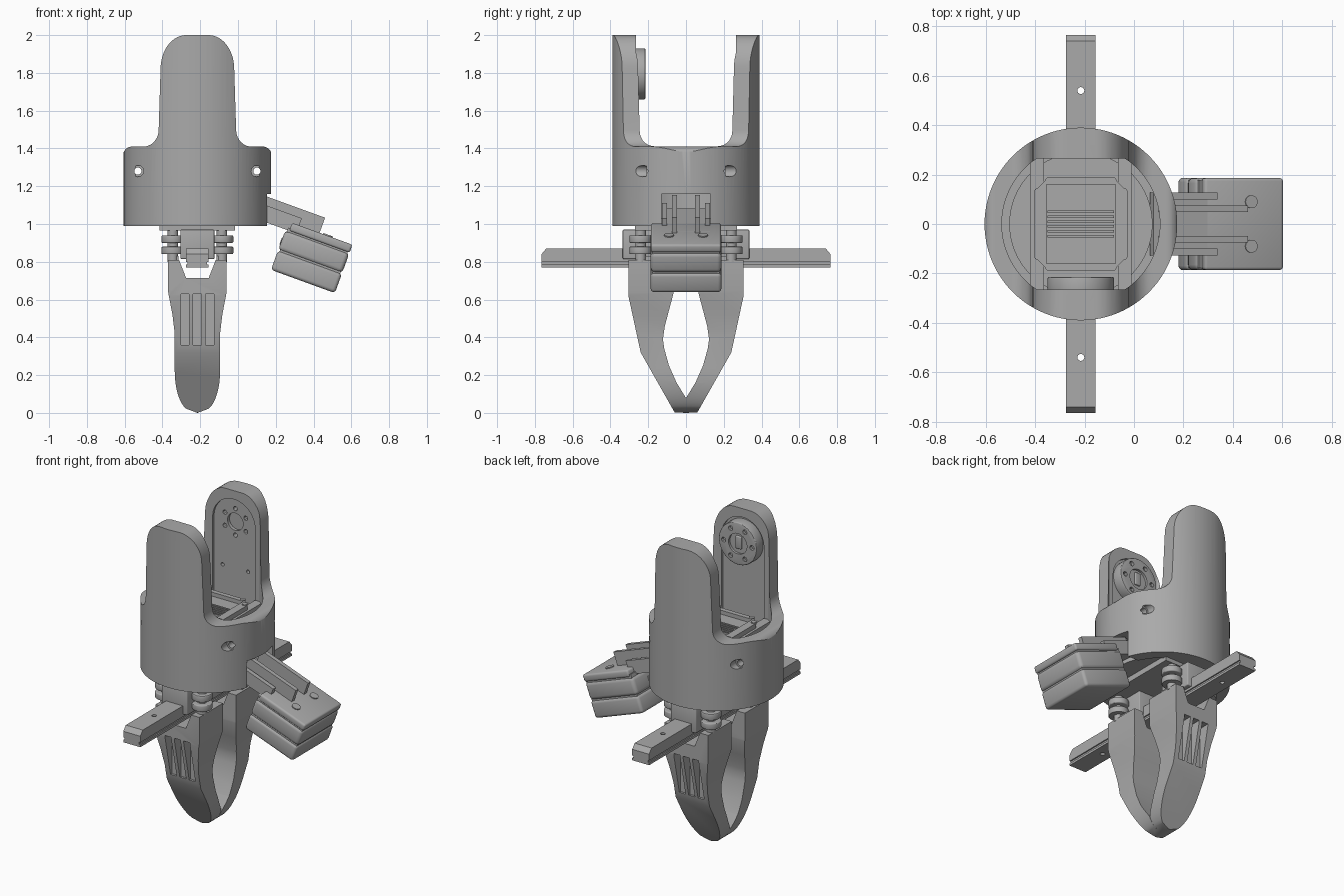
import bpy, bmesh
from math import sin, cos, pi, radians
from mathutils import Matrix, Vector

if "Cube" in bpy.data.objects:
    bpy.data.objects.remove(bpy.data.objects["Cube"], do_unlink=True)

CX = -0.215  # main axis of the gripper
parts = []
grey = bpy.data.materials.new("plain grey")
grey.use_nodes = True
grey.diffuse_color = (0.4, 0.4, 0.4, 1)
for node in grey.node_tree.nodes:
    if node.type == 'BSDF_PRINCIPLED':
        node.inputs["Base Color"].default_value = (0.4, 0.4, 0.4, 1)


def finish(name, bm, bevel=0):
    bmesh.ops.recalc_face_normals(bm, faces=bm.faces)
    if bevel:
        sharp = [e for e in bm.edges if e.calc_face_angle(0) > 0.6]
        bmesh.ops.bevel(bm, geom=sharp, offset=bevel, segments=3, profile=0.5, affect='EDGES')
    me = bpy.data.meshes.new(name)
    bm.to_mesh(me)
    bm.free()
    me.materials.append(grey)
    ob = bpy.data.objects.new(name, me)
    ob.location.x = CX
    bpy.context.scene.collection.objects.link(ob)
    parts.append(ob)
    return ob


def prism(name, pts, axis, a, b, bevel=0):
    """Extrude a 2D outline along an axis from a to b."""
    def place(p, t):
        return {'x': (t, *p), 'y': (p[0], t, p[1]), 'z': (*p, t)}[axis]
    bm = bmesh.new()
    lo = [bm.verts.new(place(p, a)) for p in pts]
    hi = [bm.verts.new(place(p, b)) for p in pts]
    bm.faces.new(lo)
    bm.faces.new(hi)
    n = len(pts)
    for i in range(n):
        j = (i + 1) % n
        bm.faces.new((lo[i], lo[j], hi[j], hi[i]))
    return finish(name, bm, bevel)


def box(name, x, y, z, bevel=0):
    return prism(name, [(x[0], y[0]), (x[1], y[0]), (x[1], y[1]), (x[0], y[1])], 'z', *z, bevel)


def arc(cx, cy, rx, ry, a0, a1, n=10):
    return [(cx + rx * cos(radians(a0 + (a1 - a0) * i / n)),
             cy + ry * sin(radians(a0 + (a1 - a0) * i / n))) for i in range(n + 1)]


def disc(name, c, r, axis, a, b, n=32, bevel=0):
    return prism(name, arc(*c, r, r, 0, 360, n)[:-1], axis, a, b, bevel)


def mirrored(half):
    return half + [(-x, z) for x, z in reversed(half) if abs(x) > 1e-6]


def combine(ob, other, op='DIFFERENCE'):
    mod = ob.modifiers.new("cut", 'BOOLEAN')
    mod.operation, mod.solver, mod.object = op, 'EXACT', other
    bpy.context.view_layer.update()
    dg = bpy.context.evaluated_depsgraph_get()
    me = bpy.data.meshes.new_from_object(ob.evaluated_get(dg))
    ob.modifiers.clear()
    ob.data = me
    parts.remove(other)
    bpy.data.objects.remove(other, do_unlink=True)


# Housing: cylinder trimmed to a shouldered outline with two upright arms
housing = disc("housing", (0, 0), 0.39, 'z', 0.99, 2.0, 96)
outline = [(0.395, 0.9)] + arc(0.345, 1.36, 0.05, 0.05, 0, 90)
outline += arc(0.285, 1.5, 0.08, 0.09, 270, 180)
outline += arc(0.06, 1.82, 0.135, 0.18, 0, 90, 14)
combine(housing, prism("trim", mirrored(outline), 'y', -0.5, 0.5), 'INTERSECT')
cavity = [(x, max(-0.265, min(0.265, y))) for x, y in arc(0, 0, 0.32, 0.32, 0, 360, 96)[:-1]]
combine(housing, prism("cavity", cavity, 'z', 0.9, 2.1))
arch = [(0.15, 1.3)] + arc(0, 1.795, 0.15, 0.15, 0, 180, 24) + [(-0.15, 1.3)]
combine(housing, prism("arm_recess", arch, 'y', -0.28, 0.28))
combine(housing, box("cable_slot", (0.2, 0.5), (-0.13, 0.13), (0.9, 1.16)))
for s in (-1, 1):
    combine(housing, disc("screw_bore", (s * 0.315, 1.28), 0.019, 'y', -0.5, 0.5, 24))
    for t in (-1, 1):
        combine(housing, disc("counterbore", (s * 0.315, 1.28), 0.03, 'y', t * 0.21, t * 0.5, 24))
    combine(housing, disc("arm_hole", (s * 0.09, 1.5), 0.012, 'y', 0.2, 0.31, 12))
for i in range(6):
    a = pi / 6 + i * pi / 3
    combine(housing, disc("arm_hole", (0.085 * cos(a), 1.795 + 0.085 * sin(a)), 0.014, 'y', 0.2, 0.31, 12))
combine(housing, disc("hub_hole", (0, 1.795), 0.055, 'y', 0.2, 0.3))

# Drive horn on the front arm
horn = disc("drive_horn", (0, 1.795), 0.135, 'y', -0.285, -0.215, 48, 0.006)
for i in range(6):
    a = i * pi / 3
    combine(horn, disc("hole", (0.1 * cos(a), 1.795 + 0.1 * sin(a)), 0.015, 'y', -0.235, -0.2, 12))
combine(horn, disc("hub", (0, 1.795), 0.065, 'y', -0.23, -0.2))
box("horn_key", (-0.02, 0.02), (-0.235, -0.218), (1.76, 1.84), 0.005)

# Motor seat inside the housing
disc("floor", (0, 0), 0.29, 'z', 1.18, 1.22, 64)
disc("bottom_plate", (0, 0), 0.322, 'z', 1.0, 1.03, 64)
corner = [(0.19, 0.13), (0.13, 0.19)]
seat_pts = corner + [(-x, y) for x, y in reversed(corner)]
seat_pts += [(-x, -y) for x, y in seat_pts]
seat = prism("motor_frame", seat_pts, 'z', 1.2, 1.37)
combine(seat, box("pocket", (-0.14, 0.14), (-0.16, 0.16), (1.345, 1.5)))
for sx in (-1, 1):
    box("frame_rail", sorted((sx * 0.15, sx * 0.205)), (-0.266, 0.266), (1.22, 1.34))
    for sy in (-1, 1):
        for px, py in ((0.128, 0.175), (0.173, 0.13)):
            disc("frame_screw", (sx * px, sy * py), 0.016, 'z', 1.36, 1.376, 16)
for i in range(6):
    y = -0.05 + i * 0.02
    box("motor_fin", (-0.135, 0.135), (y - 0.005, y + 0.005), (1.34, 1.357))

# Linear rail with chamfered ends and screw holes
rail_side = mirrored([(0.765, 0.77), (0.765, 0.84), (0.74, 0.87)])
rail = prism("slide_rail", rail_side, 'x', -0.06, 0.06)
for s in (-1, 1):
    combine(rail, disc("hole", (0, s * 0.54), 0.014, 'z', 0.7, 0.9, 16))
    combine(rail, box("groove", sorted((s * 0.052, s * 0.1)), (-0.8, 0.8), (0.785, 0.8)))
    box("carriage", (-0.09, 0.09), sorted((s * 0.1, s * 0.335)), (0.815, 0.97), 0.006)

# Pulleys and their mounting plate
box("mount_plate", (-0.2, 0.2), (-0.27, 0.27), (0.965, 1.01))
for sx in (-1, 1):
    for sy in (-1, 1):
        c = (sx * 0.13, sy * 0.24)
        disc("pulley_shaft", c, 0.028, 'z', 0.8, 0.98, 20)
        for z in (0.84, 0.9):
            disc("pulley", c, 0.06, 'z', z, z + 0.04, 32, 0.006)

# Gripper fingers: side outline crossed with the front outline
side = [(0.305, 0.81), (0.305, 0.62), (0.24, 0.32), (0.07, 0.02), (0.06, 0.003), (0.0, 0.0),
        (0.001, 0.08), (0.05, 0.16), (0.09, 0.25), (0.115, 0.34), (0.122, 0.39), (0.112, 0.46),
        (0.067, 0.63), (0.067, 0.81)]
front = [(0.0, 0.0)] + arc(0.03, 0.22, 0.09, 0.21, -70, 0, 8)
front += [(0.12, 0.42), (0.132, 0.52), (0.155, 0.64), (0.155, 0.83)]
notch = mirrored([(0.06, 0.715), (0.105, 0.83)])
for s, name in ((-1, "front_finger"), (1, "back_finger")):
    finger = prism(name, [(s * y, z) for y, z in side], 'x', -0.2, 0.2)
    combine(finger, prism("trim", mirrored(front), 'y', -0.5, 0.5), 'INTERSECT')
    combine(finger, prism("rail_notch", notch, 'y', s * 0.05, s * 0.4))
    for x in (-0.066, 0, 0.066):
        combine(finger, box("rib_pocket", (x - 0.022, x + 0.022), sorted((s * 0.235, s * 0.4)), (0.36, 0.63)))
    for sx in (-1, 1):
        box("finger_clamp", sorted((sx * 0.1, sx * 0.14)), sorted((s * 0.15, s * 0.26)), (0.76, 0.83))

# Tilted camera on a ribbed bracket; u runs back toward the housing, v runs down
tilt = Matrix((Vector((-0.94, 0, 0.342)), Vector((0, 1, 0)), Vector((-0.342, 0, -0.94)))).transposed().to_4x4()
camera = [
    box("bracket_plate", (0.0, 0.34), (-0.186, 0.186), (0.0, 0.045), 0.012),
    box("bracket_arm", (0.2, 0.56), (-0.128, 0.128), (0.0, 0.045)),
    box("camera_upper", (0.0, 0.36), (-0.187, 0.187), (0.048, 0.16), 0.022),
    box("camera_lower", (0.0, 0.36), (-0.187, 0.187), (0.163, 0.272), 0.018),
    box("camera_core", (0.01, 0.35), (-0.178, 0.178), (0.03, 0.2)),
    box("data_port", (0.355, 0.364), (-0.05, 0.05), (0.09, 0.13), 0.003)]
for s in (-1, 1):
    camera.append(box("bracket_rib", (0.185, 0.54), sorted((s * 0.048, s * 0.075)), (-0.085, 0.01)))
    camera.append(box("bracket_edge", (0.3, 0.54), sorted((s * 0.1, s * 0.128)), (-0.04, 0.01)))
    camera.append(disc("camera_screw", (0.14, s * 0.09), 0.026, 'z', -0.006, 0.02, 24))
for ob in camera:
    ob.data.transform(tilt)
    ob.location = (0.606, 0, 0.89)

# Smooth shading on curved walls, crisp edges elsewhere
bpy.ops.object.select_all(action='DESELECT')
for ob in parts:
    ob.select_set(True)
bpy.context.view_layer.objects.active = housing
bpy.ops.object.shade_smooth_by_angle(angle=radians(30))
